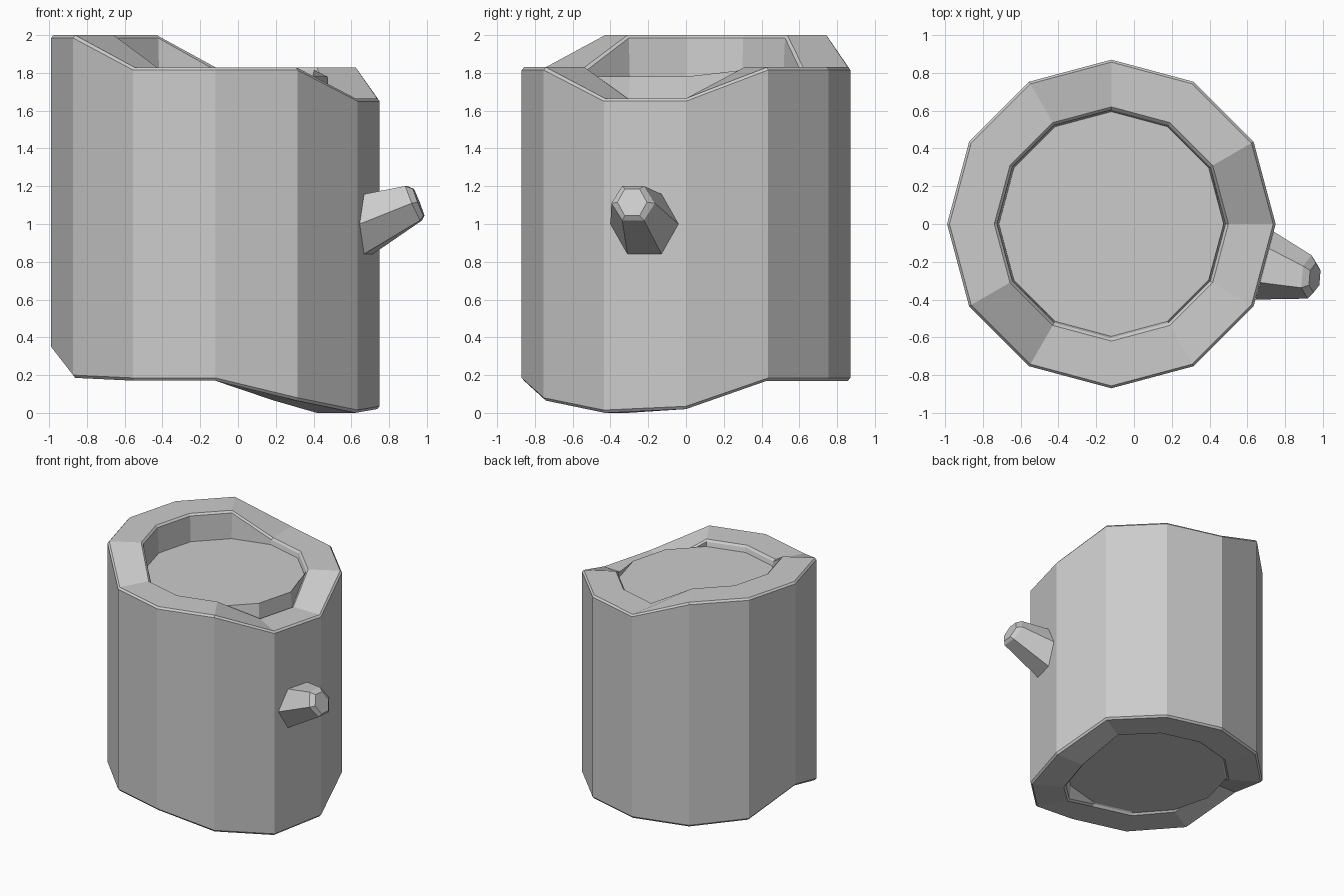
import bpy, bmesh
from math import sin, cos, pi
from mathutils import Vector

if "Cube" in bpy.data.objects:
    bpy.data.objects.remove(bpy.data.objects["Cube"])


def loft(name, rings):
    """Skin a stack of point rings and cap both ends."""
    bm = bmesh.new()
    vr = [[bm.verts.new(p) for p in r] for r in rings]
    n = len(vr[0])
    for a, b in zip(vr, vr[1:]):
        for i in range(n):
            j = (i + 1) % n
            bm.faces.new((a[i], a[j], b[j], b[i]))
    bm.faces.new(vr[0][::-1])
    bm.faces.new(vr[-1])
    bmesh.ops.recalc_face_normals(bm, faces=bm.faces)
    me = bpy.data.meshes.new(name)
    bm.to_mesh(me)
    bm.free()
    ob = bpy.data.objects.new(name, me)
    bpy.context.collection.objects.link(ob)
    return ob


def ring12(radius, heights):
    return [(-0.12 + radius * cos(i * pi / 6), radius * sin(i * pi / 6), z)
            for i, z in enumerate(heights)]


def ring6(center, u, v):
    c, u, v = Vector(center), Vector(u), Vector(v)
    return [c + u * cos(i * pi / 3) + v * sin(i * pi / 3) for i in range(6)]


# Log: bark shell with uneven rims, and flat wood core at each end
top = [1.665, 1.83, 1.83, 1.83, 2.0, 2.0, 2.0, 2.0, 1.83, 1.83, 1.83, 1.665]
low = [0.02, 0.17, 0.17, 0.17, 0.17, 0.19, 0.335, 0.185, 0.17, 0.17, 0.065, 0.0]
B = 0.015  # rim bevel


def shift(hs, d):
    return [h + d for h in hs]


loft("log", [
    ring12(0.595, [0.19] * 12),
    ring12(0.605, shift(low, B)),
    ring12(0.62, low),
    ring12(0.857, low),
    ring12(0.87, shift(low, B)),
    ring12(0.87, shift(top, -B)),
    ring12(0.857, top),
    ring12(0.62, top),
    ring12(0.605, shift(top, -B)),
    ring12(0.595, [1.78] * 12),
])

# Branch stub: tapered six-sided peg on the right wall
loft("branch_stub", [
    ring6((0.692, -0.22, 1.0), (0.048, 0.18, 0), (0, 0, 0.183)),
    ring6((0.93, -0.28, 1.11), (0.01, 0.115, 0), (-0.046, 0, 0.105)),
    ring6((0.957, -0.285, 1.115), (0.006, 0.078, 0), (-0.032, 0, 0.082)),
])
